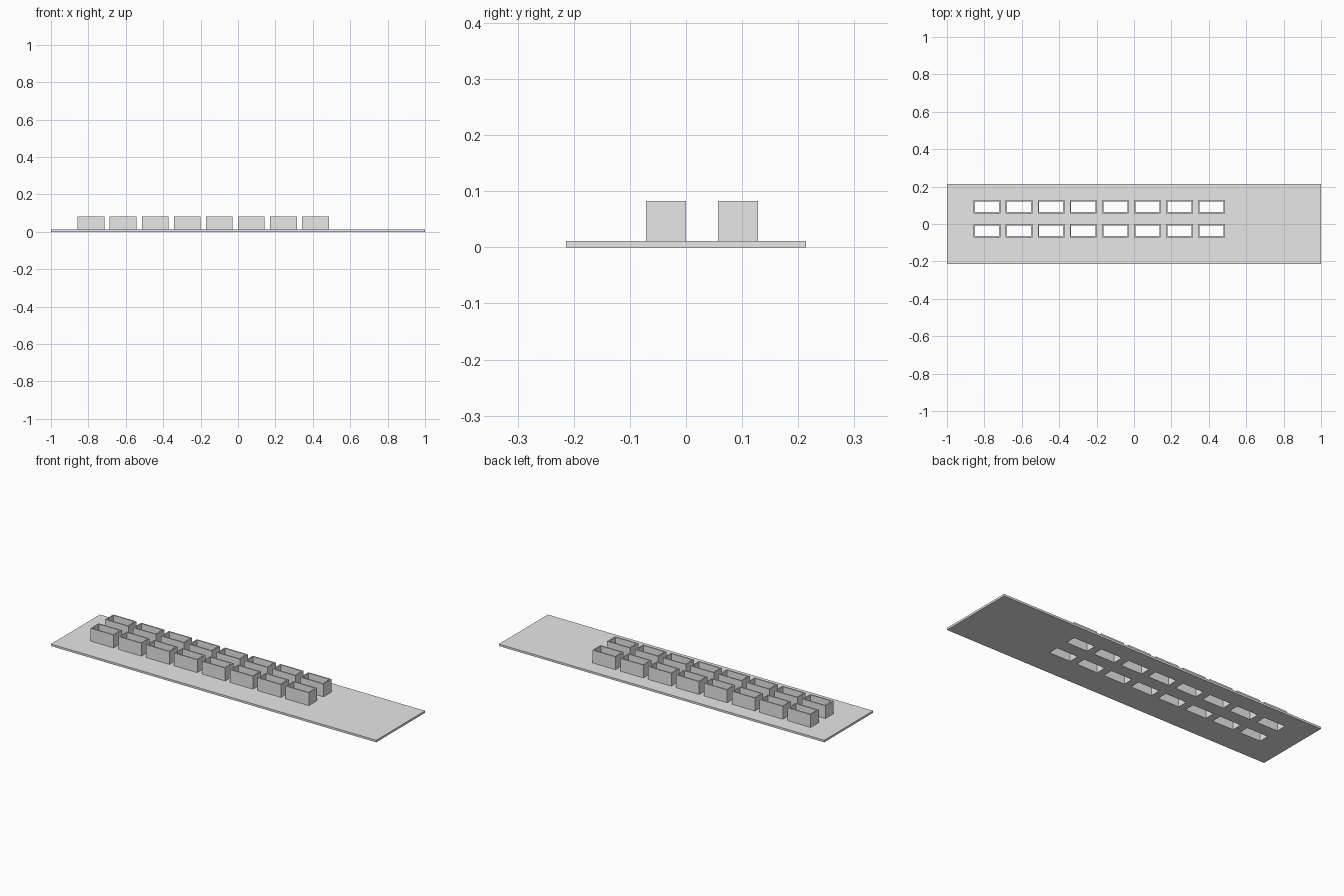
import bpy
import bmesh

if "Cube" in bpy.data.objects:
    bpy.data.objects.remove(bpy.data.objects["Cube"], do_unlink=True)

UNIT = 1 / 7            # one box length
WALL = 0.05
PLATE_TOP = 0.08
BOX_TOP = 0.58
BOX_LENGTH, BOX_DEPTH = 1.0, 0.5
COLUMNS = [-6 + 1.2 * i for i in range(8)]
ROWS = {"front": -0.5, "back": 0.4}

grey = bpy.data.materials.new("light_grey")
grey.use_nodes = True
grey.diffuse_color = (0.8, 0.8, 0.8, 1)
grey.node_tree.nodes["Principled BSDF"].inputs["Base Color"].default_value = grey.diffuse_color


def slab_with_holes(name, xs, ys, is_hole, bottom, top):
    """Fill the grid cells that are not holes and extrude them into a closed slab."""
    bm = bmesh.new()
    verts = [[bm.verts.new((x * UNIT, y * UNIT, bottom * UNIT)) for y in ys] for x in xs]
    for i in range(len(xs) - 1):
        for j in range(len(ys) - 1):
            if not is_hole(i, j):
                bm.faces.new((verts[i][j], verts[i + 1][j],
                              verts[i + 1][j + 1], verts[i][j + 1]))
    extruded = bmesh.ops.extrude_face_region(bm, geom=bm.faces[:], use_keep_orig=True)
    raised = [g for g in extruded["geom"] if isinstance(g, bmesh.types.BMVert)]
    bmesh.ops.translate(bm, verts=raised, vec=(0, 0, (top - bottom) * UNIT))
    bmesh.ops.recalc_face_normals(bm, faces=bm.faces[:])
    mesh = bpy.data.meshes.new(name)
    bm.to_mesh(mesh)
    bm.free()
    mesh.materials.append(grey)
    obj = bpy.data.objects.new(name, mesh)
    bpy.context.collection.objects.link(obj)
    return obj


def opening(start, size):
    """Inner limits of a box along one axis."""
    return [start + WALL, start + size - WALL]


# Base plate, cut through under every box
plate_xs = [-7] + [x for c in COLUMNS for x in opening(c, BOX_LENGTH)] + [7]
plate_ys = [-1.5] + [y for r in ROWS.values() for y in opening(r, BOX_DEPTH)] + [1.5]
slab_with_holes("base_plate", plate_xs, plate_ys,
                lambda i, j: i % 2 == 1 and j % 2 == 1, 0, PLATE_TOP)

# Two rows of open rectangular boxes
for row, y in ROWS.items():
    for number, x in enumerate(COLUMNS, 1):
        slab_with_holes(f"{row}_box_{number}",
                        [x, *opening(x, BOX_LENGTH), x + BOX_LENGTH],
                        [y, *opening(y, BOX_DEPTH), y + BOX_DEPTH],
                        lambda i, j: i == 1 and j == 1, PLATE_TOP, BOX_TOP)
